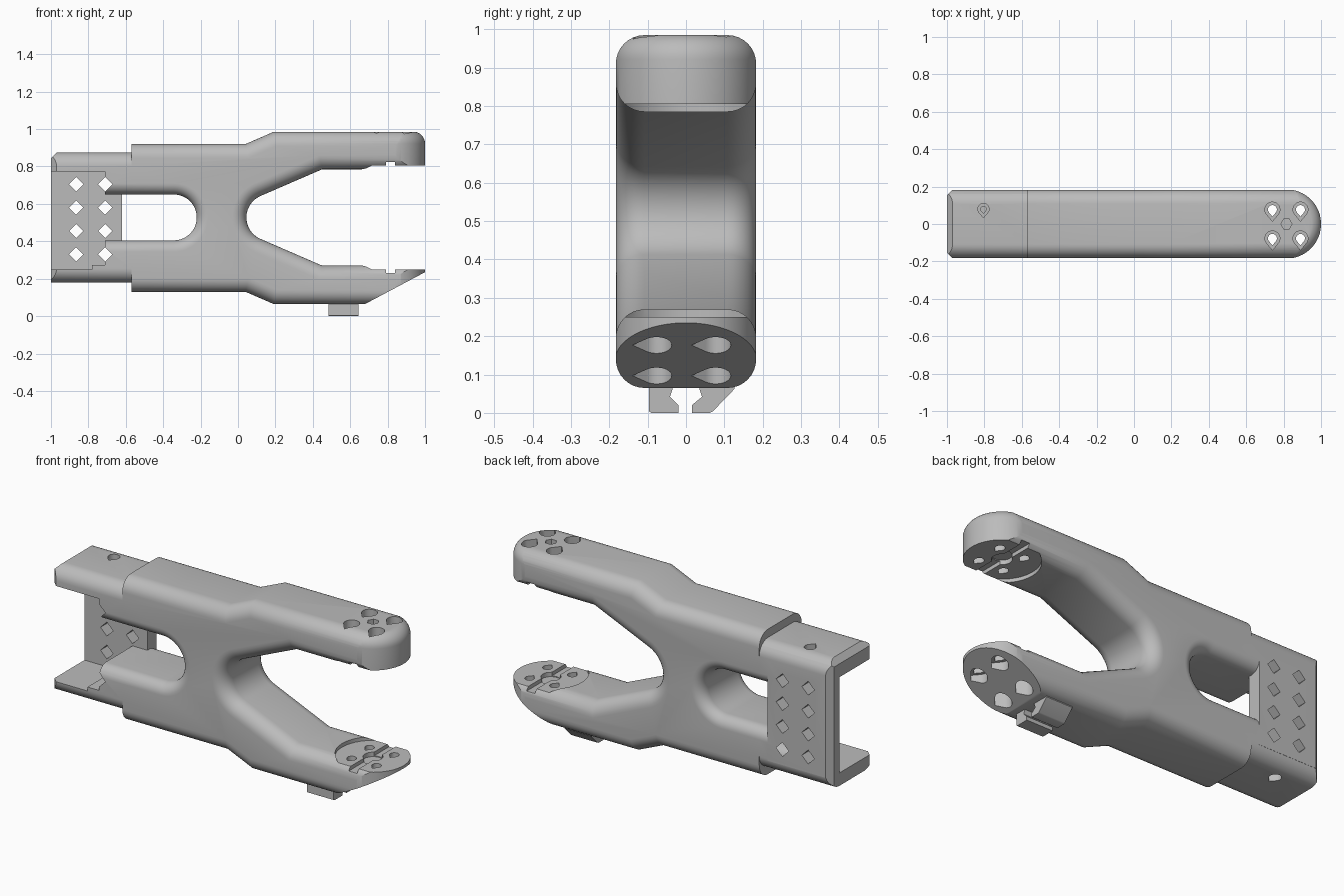
import bpy, bmesh, math
from math import sin, cos, radians, pi

if "Cube" in bpy.data.objects:
    bpy.data.objects.remove(bpy.data.objects["Cube"])

grey = bpy.data.materials.new("plain_grey")
grey.diffuse_color = (0.5, 0.5, 0.5, 1)
grey.use_nodes = True
grey.node_tree.nodes["Principled BSDF"].inputs["Base Color"].default_value = grey.diffuse_color


def inset_profile(pts, d):
    """Move every edge inward by d (outward if negative); vertical edges stay put."""
    if d == 0:
        return list(pts)
    n, lines, out = len(pts), [], []
    for i in range(n):
        (ax, ay), (bx, by) = pts[i], pts[(i + 1) % n]
        dx, dy = bx - ax, by - ay
        length = math.hypot(dx, dy)
        lines.append((-dy / length, dx / length, 0 if abs(dx) < 1e-4 else d))
    for i in range(n):
        a, b, d1 = lines[i - 1]
        c, e, d2 = lines[i]
        det = a * e - b * c
        if abs(det) < 1e-6:
            mx, my = a * d1, b * d1
        else:
            mx, my = (d1 * e - b * d2) / det, (a * d2 - d1 * c) / det
        out.append((pts[i][0] + mx, pts[i][1] + my))
    return out


def loft(name, pts, layers, axis):
    """Closed solid from a profile repeated at (position, inset) layers along an axis."""
    area = sum(pts[i - 1][0] * p[1] - p[0] * pts[i - 1][1] for i, p in enumerate(pts))
    if area < 0:
        pts = pts[::-1]
    place = {'x': lambda p, t: (t, p[0], p[1]),
             'y': lambda p, t: (p[0], t, p[1]),
             'z': lambda p, t: (p[0], p[1], t)}[axis]
    bm = bmesh.new()
    rings = [[bm.verts.new(place(p, t)) for p in inset_profile(pts, d)] for t, d in layers]
    n = len(pts)
    for r, s in zip(rings, rings[1:]):
        for i in range(n):
            bm.faces.new((r[i], r[(i + 1) % n], s[(i + 1) % n], s[i]))
    bm.faces.new(rings[0][::-1])
    bm.faces.new(rings[-1])
    bmesh.ops.recalc_face_normals(bm, faces=bm.faces)
    me = bpy.data.meshes.new(name)
    bm.to_mesh(me)
    bm.free()
    me.materials.append(grey)
    ob = bpy.data.objects.new(name, me)
    bpy.context.collection.objects.link(ob)
    return ob


def prism(pts, lo, hi, axis):
    return loft("cutter", pts, [(lo, 0), (hi, 0)], axis)


def box(x0, x1, y0, y1, z0, z1):
    return prism([(x0, y0), (x1, y0), (x1, y1), (x0, y1)], z0, z1, 'z')


def arc(cx, cy, r, a0, a1, n):
    return [(cx + r * cos(radians(a0 + (a1 - a0) * i / n)),
             cy + r * sin(radians(a0 + (a1 - a0) * i / n))) for i in range(n + 1)]


def teardrop(x, y, r, z0, z1):
    return prism(arc(x, y, r, -40, 220, 22) + [(x, y - r * 1.56)], z0, z1, 'z')


def combine(target, tool, op='DIFFERENCE'):
    m = target.modifiers.new("b", 'BOOLEAN')
    m.operation, m.solver, m.object = op, 'EXACT', tool
    bpy.context.view_layer.objects.active = target
    bpy.ops.object.modifier_apply(modifier=m.name)
    bpy.data.objects.remove(tool)


def smooth(ob):
    bpy.ops.object.select_all(action='DESELECT')
    ob.select_set(True)
    bpy.context.view_layer.objects.active = ob
    bpy.ops.object.shade_smooth_by_angle(angle=radians(28))


W, MID = 0.183, 0.5275


def rounded_layers(r, sign, n=8):
    half = [(-(W - r + r * cos(pi / 2 * i / n)), sign * r * (1 - sin(pi / 2 * i / n)))
            for i in range(n + 1)]
    return half + [(-y, d) for y, d in half[::-1]]


# Forked body with rounded long edges
profile = [(-1.05, .18), (-.57, .18), (-.57, .13), (.04, .13), (.19, .065), (1.05, .065),
           (1.05, .27), (.45, .27)]
profile += arc(.17, MID, .125, 246.4, 113.6, 20)
profile += [(.45, .785), (1.05, .785), (1.05, .985), (.19, .985), (.04, .92), (-.57, .92),
            (-.57, .875), (-1.05, .875)]
body = loft("forked_body", profile, rounded_layers(.075, 1), 'y')

# Round slot between the rear arms
slot = [(-.75, .405)] + arc(-.343, MID, .1225, -90, 90, 24) + [(-.75, .65)]
combine(body, loft("cutter", slot,
                   [(-.25, -.06)] + rounded_layers(.06, -1) + [(.25, -.06)], 'y'))

# Plan outline: half-round tips with a rounded upper rim
plan = [(-1, -.185)] + arc(.815, 0, .185, -90, 90, 40) + [(-1, .185)]
rim = [(.922 + .065 * sin(pi / 2 * i / 8), .065 * (1 - cos(pi / 2 * i / 8))) for i in range(9)]
combine(body, loft("cutter", plan, [(-.1, 0)] + rim, 'z'), 'INTERSECT')

# Sloped underside of the lower tip
combine(body, prism([(.6, .0225), (1.1, .288), (1.1, -.1), (.6, -.1)], -.3, .3, 'y'))

# Rear pocket, lower ledge, and the back mounting plate
combine(body, box(-1.1, -.71, -.3, .105, .272, .772))
combine(body, box(-1.1, -.78, -.3, .105, .25, .3))
combine(body, box(-1, -.62, .105, W, .245, .80), 'UNION')

# Softened rear corners
combine(body, prism([(-1.01, .835), (-.96, .885), (-1.01, .885)], -.3, .3, 'y'))
for s in (-1, 1):
    combine(body, prism([(-1.01, s * .143), (-.96, s * .193), (-1.01, s * .193)], -.1, 1, 'z'))

# Diamond holes in the plate
for x in (-.865, -.71):
    for z in (.33, .455, .58, .705):
        k = .038
        combine(body, prism([(x - k, z), (x, z - k), (x + k, z), (x, z + k)], -.3, .3, 'y'))

# Round seats on the inner faces of both tips, with cross grooves
combine(body, prism(arc(.815, 0, .188, 0, 351, 39), .25, .805, 'z'))
for z0, z1 in ((.23, .26), (.795, .825)):
    combine(body, box(.79, .84, -.3, .3, z0, z1))
    combine(body, prism(arc(.815, 0, .05, 0, 345, 23), z0 - .004, z1 + .004, 'z'))

# Screw holes with wide outer recesses in the tips
for x in (.74, .89):
    for y in (-.077, .077):
        combine(body, teardrop(x, y, .024, -.1, 1.1))
        combine(body, teardrop(x, y, .04, .88, 1.1))
        combine(body, teardrop(x, y, .04, -.1, .205))
combine(body, prism(arc(.815, 0, .03, 0, 300, 5), .89, 1.1, 'z'))

# Small screw holes in the rear flanges
combine(body, teardrop(-.805, .08, .03, .82, 1))
combine(body, teardrop(-.805, .08, .015, .7, 1))
combine(body, teardrop(-.805, .08, .03, 0, .225))
smooth(body)

# Cable clip prongs under the lower arm
prongs = {
    "cable_clip_front": [(-.097, .004), (-.09, 0), (-.02, 0), (-.02, .02), (-.042, .042),
                         (-.035, .062), (-.035, .08), (-.097, .08)],
    "cable_clip_back": [(.015, 0), (.062, 0), (.07, .004), (.126, .062), (.126, .08),
                        (.035, .08), (.035, .062), (.042, .042), (.015, .02)],
}
for name, pts in prongs.items():
    smooth(loft(name, pts, [(.485, 0), (.645, 0)], 'x'))
